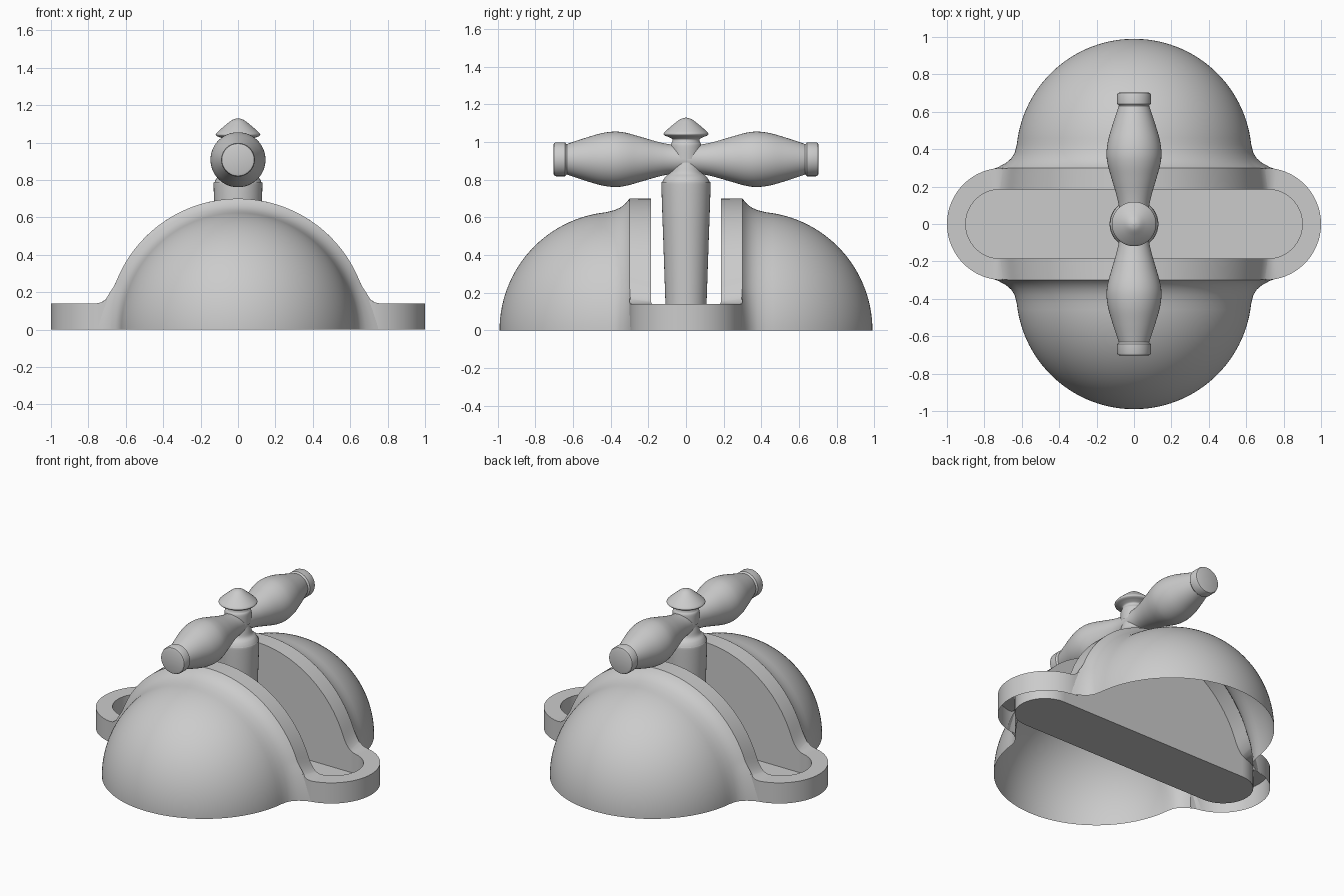
import bpy, bmesh
from math import sin, cos, pi, sqrt, radians

if "Cube" in bpy.data.objects:
    bpy.data.objects.remove(bpy.data.objects["Cube"])


def finish(name, bm, angle=35):
    bmesh.ops.remove_doubles(bm, verts=bm.verts, dist=1e-5)
    bmesh.ops.recalc_face_normals(bm, faces=bm.faces)
    me = bpy.data.meshes.new(name)
    bm.to_mesh(me)
    bm.free()
    ob = bpy.data.objects.new(name, me)
    bpy.context.collection.objects.link(ob)
    bpy.ops.object.select_all(action='DESELECT')
    ob.select_set(True)
    bpy.context.view_layer.objects.active = ob
    bpy.ops.object.shade_smooth_by_angle(angle=radians(angle))
    return ob


def smooth_profile(pts, n=6):
    # Catmull-Rom through the profile points
    out = []
    p = [pts[0]] + pts + [pts[-1]]
    for a, b, c, d in zip(p, p[1:], p[2:], p[3:]):
        for i in range(n):
            t = i / n
            out.append(tuple(0.5 * (2 * q + (r - o) * t + (2 * o - 5 * q + 4 * r - s) * t * t
                                    + (3 * q - o - 3 * r + s) * t ** 3)
                             for o, q, r, s in zip(a, b, c, d)))
    return out + [pts[-1]]


def lathe(name, profile, place, seg=64):
    # profile of (radius, height); place maps local coordinates to the model
    bm = bmesh.new()
    rings = [[bm.verts.new(place(max(r, 0) * cos(2 * pi * k / seg), max(r, 0) * sin(2 * pi * k / seg), h))
              for k in range(seg)] for r, h in profile]
    for a, b in zip(rings, rings[1:]):
        for k in range(seg):
            j = (k + 1) % seg
            bm.faces.new((a[k], a[j], b[j], b[k]))
    return finish(name, bm)


def rim_height(x):
    x = abs(x)
    if x < 0.655:
        return sqrt(0.49 - x * x)
    return 0.14 + 0.107 * max(0, 1 - (x - 0.655) / 0.115) ** 2.85


def stadium(half, r, ns=72, na=32):
    pts = [(half * cos(pi * i / ns), r) for i in range(ns)]
    pts += [(-half - r * sin(pi * i / na), r * cos(pi * i / na)) for i in range(na)]
    return pts + [(-x, -y) for x, y in pts]


# Slotted arched rim: outer end walls, top, slot walls and floor
bm = bmesh.new()
outer, inner = stadium(0.70, 0.30), stadium(0.715, 0.185)
loops = [[bm.verts.new((x, y, 0)) for x, y in outer],
         [bm.verts.new((x, y, rim_height(x))) for x, y in outer],
         [bm.verts.new((x, y, rim_height(x))) for x, y in inner],
         [bm.verts.new((x, y, 0.005)) for x, y in inner]]
n = len(outer)
for level, (a, b) in enumerate(zip(loops, loops[1:])):
    for k in range(n):
        j = (k + 1) % n
        # the domes replace the straight outer walls
        if level == 0 and abs(outer[k][1] + outer[j][1]) > 0.5999:
            continue
        bm.faces.new((a[k], a[j], b[j], b[k]))
bm.faces.new(loops[3])
finish("slotted_rim", bm)

# Hollow half dome flaring into the rim, mirrored front to back
stations = [(0.30, 0.70), (0.312, 0.683), (0.33, 0.665), (0.352, 0.650), (0.38, 0.638)]
stations += [(0.36 + 0.63 * sin(radians(a)), 0.63 * cos(radians(a))) for a in range(6, 91, 3)]
flare = [1.0, 0.55, 0.25, 0.08]
bm = bmesh.new()
rows = []
for i, (y, r) in enumerate(stations):
    row = []
    for k in range(97):
        t = pi * k / 96
        low = max(0, 1 - min(t, pi - t) / radians(20))
        w = low * (flare[i] if i < 4 else 0)
        row.append(bm.verts.new(((r + 0.08 * w) * cos(t), y - 0.015 * w, r * sin(t))))
    rows.append(row)
for a, b in zip(rows, rows[1:]):
    for k in range(96):
        bm.faces.new((a[k], a[k + 1], b[k + 1], b[k]))
dome = finish("domes", bm, 50)
m = dome.modifiers.new("mirror", 'MIRROR')
m.use_axis = (False, True, False)

# Tapered stem
lathe("stem", [(0, 0.006), (0.105, 0.006)]
      + smooth_profile([(0.106, 0.05), (0.118, 0.4), (0.130, 0.75), (0.126, 0.785),
                        (0.112, 0.812), (0.09, 0.835), (0.08, 0.87), (0.07, 0.91)]),
      lambda a, b, h: (a, b, h))

# Turned cross handle along y
half = [(0.076, 0.0), (0.079, 0.08), (0.093, 0.15), (0.119, 0.24), (0.141, 0.32), (0.147, 0.38),
        (0.138, 0.45), (0.115, 0.53), (0.092, 0.60), (0.081, 0.632)]
body = smooth_profile([(r, -y) for r, y in reversed(half[1:])] + half)
cap = [(0.083, 0.637), (0.090, 0.642), (0.090, 0.690), (0.086, 0.700), (0.075, 0.704), (0, 0.704)]
lathe("handle", [(r, -y) for r, y in reversed(cap)] + body + cap,
      lambda a, b, h: (a, h, 0.908 + b))

# Pointed finial on top of the handle
lathe("finial", smooth_profile([(0.082, 0.91), (0.082, 0.98), (0.074, 1.0), (0.073, 1.015),
                                (0.092, 1.026), (0.114, 1.035), (0.118, 1.046), (0.100, 1.065),
                                (0.065, 1.095), (0.03, 1.121), (0, 1.13)]),
      lambda a, b, h: (a, b, h))
